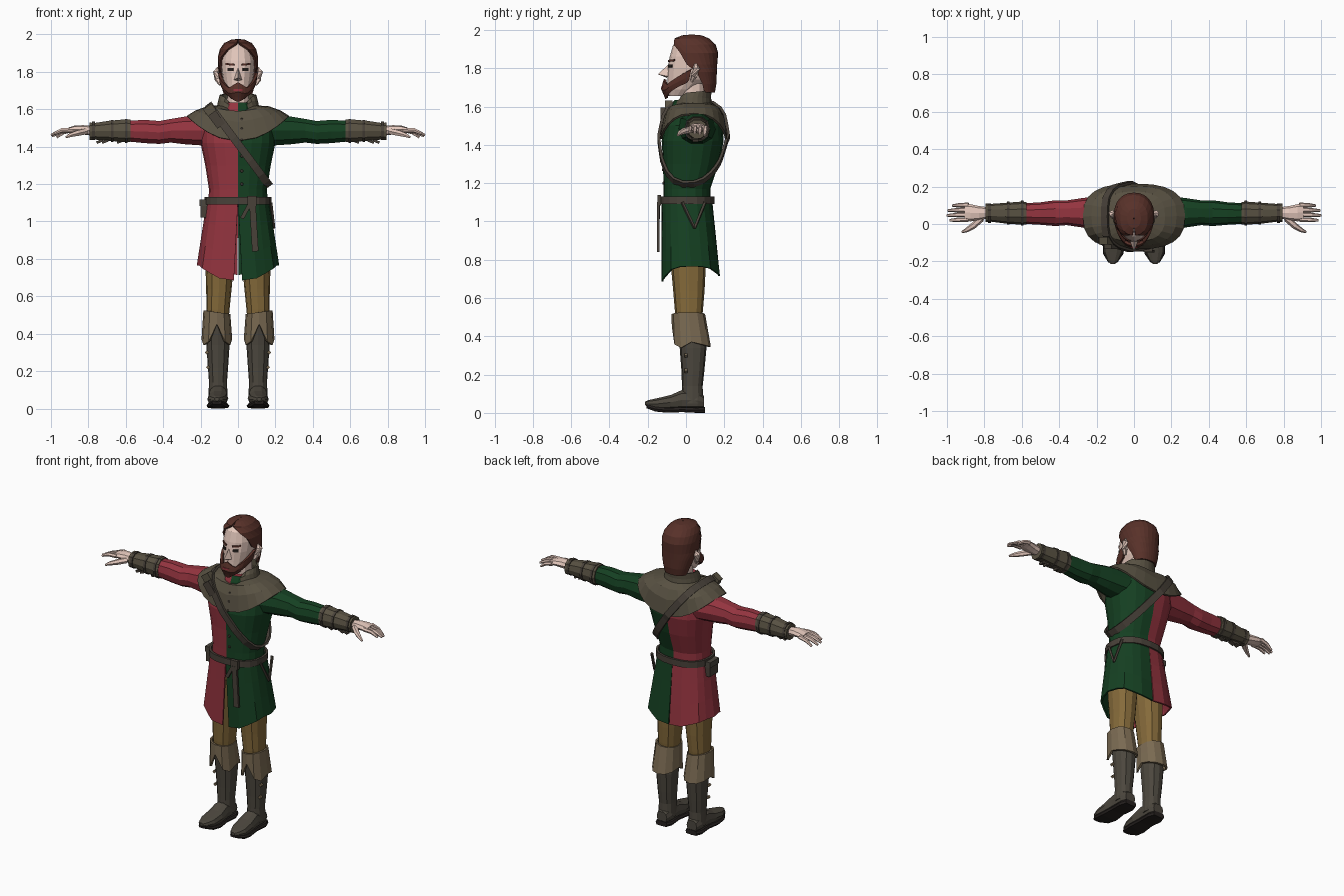
import bpy, bmesh, math
from math import sin, cos, pi, radians
from mathutils import Vector
from mathutils.bvhtree import BVHTree

if "Cube" in bpy.data.objects:
    bpy.data.objects.remove(bpy.data.objects["Cube"])


def material(name, r, g, b):
    m = bpy.data.materials.new(name)
    lin = [((c / 255 + 0.055) / 1.055) ** 2.4 for c in (r, g, b)]
    m.diffuse_color = (*lin, 1)
    m.use_nodes = True
    m.node_tree.nodes["Principled BSDF"].inputs["Base Color"].default_value = m.diffuse_color
    return m


RED = material("red cloth", 148, 52, 63)
GREEN = material("green cloth", 21, 64, 34)
MANTLE = material("grey brown cloth", 88, 81, 66)
PANTS = material("ochre cloth", 133, 106, 58)
CUFF = material("light leather", 122, 106, 82)
BOOT = material("boot leather", 76, 71, 62)
SKIN = material("skin", 228, 200, 188)
HAIR = material("brown hair", 88, 49, 41)
STRAP = material("strap leather", 72, 65, 57)
DARK = material("dark", 38, 33, 31)


def make(name, verts, faces, mats, thick=0):
    """Mesh object with flat faces; two materials are split left and right."""
    mats = mats if isinstance(mats, tuple) else (mats,)
    bm = bmesh.new()
    vs = [bm.verts.new(v) for v in verts]
    for f in faces:
        bm.faces.new([vs[i] for i in f])
    bmesh.ops.recalc_face_normals(bm, faces=bm.faces)
    if len(mats) == 2:
        for f in bm.faces:
            f.material_index = int(f.calc_center_median().x > 0)
    me = bpy.data.meshes.new(name)
    bm.to_mesh(me)
    bm.free()
    for m in mats:
        me.materials.append(m)
    ob = bpy.data.objects.new(name, me)
    bpy.context.collection.objects.link(ob)
    if thick:
        mod = ob.modifiers.new("thickness", 'SOLIDIFY')
        mod.thickness, mod.offset = thick, 0
    return ob


def sheet(name, f, nu, nv, mats, closed=False, thick=0.0, caps=False):
    """Grid surface from f(u, v), optionally closed around u and capped."""
    w = nu if closed else nu + 1
    verts = [f(i / nu, j / nv) for j in range(nv + 1) for i in range(w)]
    faces = [(j * w + i, j * w + (i + 1) % w, (j + 1) * w + (i + 1) % w, (j + 1) * w + i)
             for j in range(nv) for i in range(nu)]
    if caps:
        faces += [tuple(range(w)), tuple(range(nv * w, nv * w + w))]
    return make(name, verts, faces, mats, thick)


def oval(a, rx, ry, p=1.0):
    c, s = cos(a), sin(a)
    return math.copysign(abs(c) ** p, c) * rx, math.copysign(abs(s) ** p, s) * ry


def loft(name, rings, mats, axis='z', n=12, p=0.85):
    """Capped rings (position, centre 1, centre 2, radius 1, radius 2) along an axis."""
    def f(u, v):
        t, c1, c2, r1, r2 = rings[round(v * (len(rings) - 1))]
        a, b = oval(2 * pi * u, r1, r2, p)
        a, b = a + c1, b + c2
        return {'z': (a, b, t), 'x': (t, a, b), 'y': (a, t, b)}[axis]
    return sheet(name, f, n, len(rings) - 1, mats, True, caps=True)


def tube(name, pts, radii, mat, n=6):
    pts = [Vector(p) for p in pts]
    def f(u, v):
        i = round(v * (len(pts) - 1))
        d = (pts[min(i + 1, len(pts) - 1)] - pts[max(i - 1, 0)]).normalized()
        a = d.cross(Vector((0.05, 0.1, 1))).normalized()
        return pts[i] + (a * cos(2 * pi * u) + d.cross(a) * sin(2 * pi * u)) * radii[i]
    return sheet(name, f, n, len(pts) - 1, mat, True, caps=True)


def box(name, c, size, mat, rot=0.0):
    """Box turned about the y axis."""
    k = [Vector((x, y, z)) for x in (-.5, .5) for y in (-.5, .5) for z in (-.5, .5)]
    pts = []
    for v in k:
        x, y, z = v.x * size[0], v.y * size[1], v.z * size[2]
        pts.append((c[0] + x * cos(rot) + z * sin(rot), c[1] + y, c[2] - x * sin(rot) + z * cos(rot)))
    return make(name, pts, [(0, 1, 3, 2), (4, 5, 7, 6), (0, 1, 5, 4), (2, 3, 7, 6), (0, 2, 6, 4), (1, 3, 7, 5)], mat)


def lerp(rings, t):
    """Interpolate a table of rings by its first column."""
    for a, b in zip(rings, rings[1:]):
        if t <= b[0]:
            k = max(0, (t - a[0]) / (b[0] - a[0]))
            return [x + (y - x) * k for x, y in zip(a[1:], b[1:])]
    return rings[-1][1:]


# Tunic body, red and green halves
tunic = loft("tunic_body", [(1.09, 0, .005, .16, .122), (1.17, 0, .005, .155, .122), (1.3, 0, .025, .175, .145),
             (1.42, 0, .035, .2, .162), (1.5, 0, .04, .2, .15), (1.58, 0, .04, .13, .1)], (RED, GREEN), n=20)

# Shoulder mantle with stand collar open at the front
MR = [(.27, .17, .04), (.225, .155, .042), (.165, .13, .04), (.108, .095, .035), (.1, .09, .035), (.092, .082, .045)]
def mantle_f(u, v):
    i = round(v * 5)
    a = 2 * pi * u
    rx, ry, cy = MR[i]
    x, y = oval(a, rx, ry, .75 if i < 3 else 1)
    c, s = abs(cos(a)), sin(a)
    notch = max(0, -s) ** 6
    z = [1.43 + .13 * c ** 1.5, 1.53 + .058 * c, 1.585 + .025 * c, 1.615 - .035 * notch,
         1.645 - .055 * notch, 1.675 + .01 * s - .085 * notch][i]
    return x, y + cy, z
mantle = sheet("mantle", mantle_f, 24, 5, MANTLE, True, thick=.012)
loft("inner_collar", [(1.53, 0, .0, .085, .09), (1.6, 0, .012, .08, .088), (1.635, 0, .02, .072, .08)], (RED, GREEN))

# Skirt halves, split front and back
for s, col, nm in ((-1, RED, "left"), (1, GREEN, "right")):
    def skirt_f(u, v):
        a = -pi / 2 + pi * u
        fold = 1 + (.025 * v if round(u * 10) % 2 else -.015 * v)
        x, y = oval(a, .162 + .036 * v, .127 + .022 * v, .8)
        low = .765 - .08 * max(0, -sin(a)) ** 3 - .05 * max(0, sin(a)) ** 3
        return (s * (x * fold + .022 * v * (1 - u) + .003 * v * u), .005 + .02 * v + y * fold, 1.11 + (low - 1.11) * v)
    sheet(nm + "_skirt", skirt_f, 10, 3, col, thick=.01)

# Belt with hanging end, buckle and pouch
sheet("belt", lambda u, v: (oval(2 * pi * u, .171, .138, .85)[0], .005 + oval(2 * pi * u, .171, .138, .85)[1],
      1.09 + .04 * v), 20, 1, STRAP, True, thick=.014)
box("belt_buckle", (.075, -.14, 1.11), (.05, .02, .055), STRAP)
box("belt_end", (.085, -.145, .97), (.034, .014, .26), STRAP, -.06)
box("belt_loop_end", (.045, -.142, 1.06), (.02, .012, .1), STRAP, .5)
box("pouch", (-.175, .0, 1.065), (.05, .085, .085), STRAP)
box("pouch_flap", (-.178, .0, 1.1), (.054, .092, .035), BOOT)
for y0 in (-.02, .1):  # hanging weapon loops on the hip
    tube("hip_loop", [(.175, y0, 1.1), (.192, .045, .965)], [.009, .008], STRAP, 4)

# Baldric wrapped over the body
def tree(ob):
    return BVHTree.FromPolygons([v.co for v in ob.data.vertices], [p.vertices[:] for p in ob.data.polygons])
trees = [tree(tunic), tree(mantle)]
mid = Vector((0, .04, 1.415))
down, across = Vector((.6, 0, -.8)), Vector((0, 1, 0))
side = down.cross(across)
def skin_point(d):
    hits = [t.ray_cast(mid + d, -d)[0] for t in trees]
    return max((h - mid).dot(d) for h in hits if h)
def baldric_f(u, v):
    a = 2 * pi * u
    d = down * cos(a) + across * sin(a)
    return mid + d * (skin_point(d) + .014) + side * (v - .5) * .042
sheet("baldric", baldric_f, 32, 1, STRAP, True, thick=.014)
box("baldric_buckle", (-.115, -.115, 1.545), (.05, .035, .085), STRAP, -.64)
box("baldric_tab", (-.15, -.09, 1.595), (.055, .04, .05), MANTLE, -.64)

# Buttons
for z in (1.545, 1.495, 1.44, 1.35, 1.27, 1.2):
    d = Vector((.02, -1, 0)).normalized()
    hits = [t.ray_cast(Vector((.02, -1, z)), Vector((0, 1, 0)))[0] for t in trees]
    y = min(h.y for h in hits if h)
    loft("button", [(y - .008, .02, z, .007, .007), (y + .004, .02, z, .01, .01)], STRAP, 'y', 6, 1)

# Head, neck and face
FACE = [(1.655, 0, -.045, .038, .045), (1.69, 0, -.025, .06, .075), (1.74, 0, .008, .078, .105),
        (1.8, 0, .02, .088, .115), (1.86, 0, .03, .092, .115), (1.92, 0, .03, .08, .098), (1.955, 0, .03, .045, .055)]
loft("head", FACE, SKIN, n=16, p=.95)
loft("neck", [(1.56, 0, .035, .06, .06), (1.72, 0, .035, .056, .065)], SKIN)
make("nose", [(0, -.088, 1.825), (0, -.146, 1.768), (-.021, -.095, 1.758), (.021, -.095, 1.758), (0, -.1, 1.75)],
     [(0, 1, 2), (0, 1, 3), (1, 2, 4), (1, 3, 4), (0, 2, 4, 3)], SKIN)

def face_point(a, z, off):
    cx, cy, rx, ry = lerp(FACE, z)
    x, y = oval(a, rx + off, ry + off, .95)
    return x, cy + y, z

def beard_f(u, v):
    k = abs(2 * u - 1)  # 0 at the chin, 1 at the ears
    top = 1.742 - .09 * min(k, .35) + (.13 * (k - .35) if k > .35 else 0)
    low = 1.642 + .085 * k ** 1.5
    z = low + (top - low) * v
    return face_point(-pi / 2 + (2 * u - 1) * pi * .52, z, .012 + .012 * (1 - k) * (1 - abs(2 * v - 1)))
sheet("beard", beard_f, 16, 4, HAIR, thick=.014)

def hair_f(u, v):
    z, cy, rx, ry, cut = HR[round(v * (len(HR) - 1))]
    a = radians(-cut + (180 + 2 * cut) * u)
    x, y = oval(a, rx, ry, .9)
    return x, cy + y, z
HR = [(1.675, .095, .068, .05, 0), (1.72, .085, .082, .068, 0), (1.78, .065, .098, .09, 4), (1.82, .05, .101, .107, 22),
      (1.88, .045, .102, .117, 36), (1.92, .038, .092, .112, 58), (1.95, .03, .07, .088, 86), (1.966, .03, .035, .05, 89),
      (1.97, .03, .002, .003, 89)]
sheet("hair", hair_f, 18, len(HR) - 1, HAIR, thick=.012)

for s in (-1, 1):
    def patch(name, x0, x1, z0, z1, off, mat, slope=0.0):
        """Thin plate laid on the face."""
        def f(u, v):
            x = x0 + (x1 - x0) * u
            z = z0 + (z1 - z0) * v + slope * u
            cx, cy, rx, ry = lerp(FACE, z)
            return s * x, cy - ry * (1 - (x / rx) ** 2) ** .5 - off, z
        sheet(name, f, 3, 1, mat, thick=.006)
    patch("eye", .026, .054, 1.805, 1.82, .003, DARK)
    patch("eyebrow", .02, .064, 1.833, 1.843, .005, HAIR, .004)
    patch("lip", 0, .022, 1.698, 1.707, .027, RED)
    tube("ear", [(s * .094, .03, 1.73), (s * .108, .042, 1.76), (s * .115, .055, 1.8), (s * .104, .05, 1.822)],
         [.008, .017, .02, .008], SKIN)

# Arms and legs, mirrored
for s, col, nm in ((-1, RED, "left"), (1, GREEN, "right")):
    def arm(name, rings, mat, n=10):
        return loft(nm + name, [(s * r[0], *r[1:]) for r in rings], mat, 'x', n, .9)
    arm("_sleeve", [(.15, .055, 1.485, .1, .085), (.28, .06, 1.487, .078, .078), (.36, .06, 1.485, .066, .066),
                    (.42, .058, 1.476, .069, .064), (.5, .056, 1.481, .06, .065), (.585, .056, 1.483, .055, .058)], col)
    arm("_bracer", [(.575, .058, 1.485, .06, .064), (.6, .058, 1.485, .062, .064), (.69, .058, 1.485, .055, .056),
                    (.77, .06, 1.482, .047, .046), (.795, .06, 1.482, .05, .05)], MANTLE)
    for x, r in ((.59, .067), (.665, .062), (.765, .052)):
        arm("_bracer_band", [(x, .058, 1.484, r, r), (x + .015, .058, 1.484, r, r)], STRAP)
    for x in (.63, .71, .74):
        box(nm + "_lace", (s * x, .05, 1.428), (.035, .03, .014), STRAP, .4 * s)
    arm("_palm", [(.78, .06, 1.485, .03, .026), (.83, .058, 1.49, .038, .025), (.875, .06, 1.492, .046, .02),
                  (.905, .062, 1.488, .044, .015)], SKIN, 8)
    for i, tip in enumerate((.985, 1.0, .995, .97)):
        y = .022 + .026 * i
        m = (.89 + tip) / 2 + .005
        tube(nm + "_finger", [(s * .885, y + .002, 1.49), (s * m, y, 1.488 - .004 * i), (s * tip, y - .002, 1.468 - .006 * i)],
             [.013, .012, .007], SKIN)
    tube(nm + "_thumb", [(s * .815, .03, 1.482), (s * .86, -.01, 1.472), (s * .895, -.033, 1.462), (s * .92, -.043, 1.45)],
         [.018, .017, .012, .006], SKIN)

    c = .107 * s
    loft(nm + "_trouser_leg", [(.45, c, .015, .055, .062), (.53, c, .015, .062, .073), (.64, .102 * s, .015, .068, .082),
         (.78, .098 * s, .012, .077, .092), (.95, .09 * s, .01, .082, .1)], PANTS)
    loft(nm + "_boot_shaft", [(.05, c, .035, .052, .055), (.14, c, .033, .048, .054), (.22, c, .036, .054, .06),
         (.34, c, .037, .062, .07), (.48, c, .02, .06, .07)], BOOT)
    def cuff_f(u, v):
        a = 2 * pi * u
        f = max(0, -sin(a))
        low = .37 - .025 * max(0, sin(a)) - .03 * sin(pi * f) + (.08 if f > .99 else 0)
        x, y = oval(a, .066 + .01 * v, .082 + .014 * v, .9)
        return c + s * .006 + x, .012 + .016 * v + y, .515 + .01 * s * cos(a) * (1 - v) + (low - .515) * v
    sheet(nm + "_boot_cuff", cuff_f, 12, 2, CUFF, True, thick=.012)
    # Foot with raised toe, then sole
    loft(nm + "_foot", [(.095, c, .055, .036, .035), (.06, c, .065, .05, .05), (-.02, c, .068, .05, .054),
         (-.08, c, .055, .055, .04), (-.15, c + .004 * s, .047, .052, .031), (-.195, c + .006 * s, .047, .032, .021),
         (-.213, c + .006 * s, .05, .012, .01)], BOOT, 'y', 10)
    loft(nm + "_sole", [(.1, c, .016, .04, .016), (.06, c, .014, .056, .014), (-.02, c, .017, .052, .013),
         (-.1, c, .014, .061, .013), (-.16, c + .004 * s, .02, .054, .013), (-.205, c + .006 * s, .034, .025, .01)], DARK, 'y', 8, .4)
    for z in (.3, .22):
        box(nm + "_boot_stud", (c + s * (.052 + (z - .2) * .07), .0, z), (.016, .016, .016), CUFF, .78)
